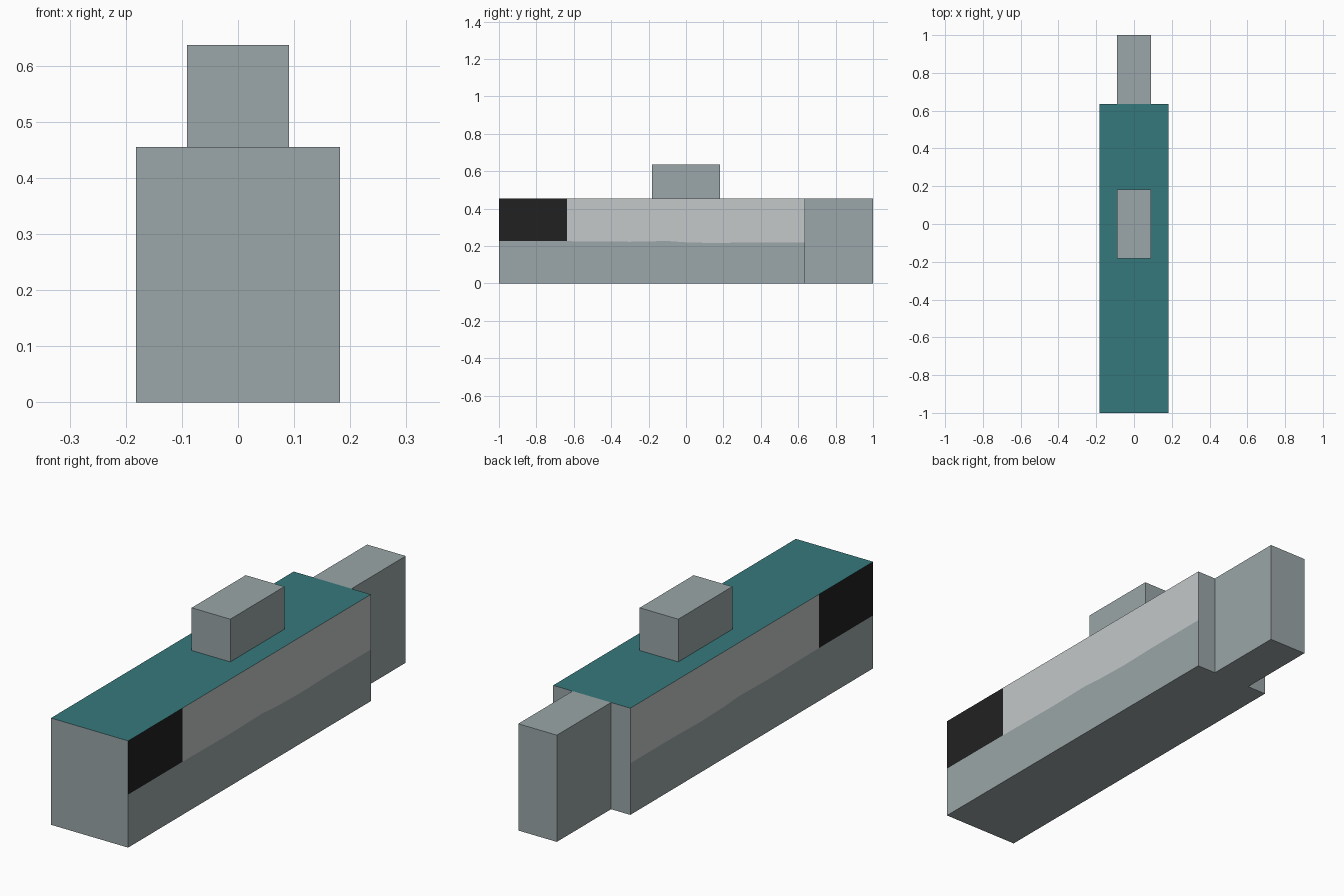
import bpy
import bmesh
from mathutils import Matrix, Vector

cube = bpy.data.objects.get("Cube")
if cube:
    bpy.data.objects.remove(cube, do_unlink=True)


def make_material(name, rgb):
    """Flat colour given as sRGB bytes, stored as linear values."""
    linear = [((c / 255 + 0.055) / 1.055) ** 2.4 for c in rgb]
    mat = bpy.data.materials.new(name)
    mat.use_nodes = True
    mat.diffuse_color = (*linear, 1)
    bsdf = mat.node_tree.nodes["Principled BSDF"]
    bsdf.inputs["Base Color"].default_value = (*linear, 1)
    bsdf.inputs["Roughness"].default_value = 0.8
    return mat


gray = make_material("steel gray", (155, 166, 168))
teal = make_material("teal", (53, 121, 125))
black = make_material("black", (33, 33, 33))
silver = make_material("light silver", (196, 200, 200))


def box_mesh(low, high):
    bm = bmesh.new()
    low, high = Vector(low), Vector(high)
    matrix = Matrix.Translation((low + high) / 2) @ Matrix.Diagonal((*(high - low), 1))
    bmesh.ops.create_cube(bm, size=1, matrix=matrix)
    return bm


def finish(bm, name, materials):
    mesh = bpy.data.meshes.new(name)
    bm.normal_update()
    bm.to_mesh(mesh)
    bm.free()
    for mat in materials:
        mesh.materials.append(mat)
    obj = bpy.data.objects.new(name, mesh)
    bpy.context.collection.objects.link(obj)
    return obj


HALF, TOP, BAND = 0.182, 0.455, 0.226
GRIP_END, BODY_END = -0.635, 0.635

# Main body, with cuts along the colour borders
body = box_mesh((-HALF, -1, 0), (HALF, BODY_END, TOP))


def cut(point, normal):
    bmesh.ops.bisect_plane(body, geom=body.verts[:] + body.edges[:] + body.faces[:],
                           plane_co=point, plane_no=normal)


wave = {-0.3: 0.223, -0.1: 0.227, 0.0: 0.22, 0.15: 0.216, 0.35: 0.22, BODY_END: 0.22}
cut((0, 0, BAND), (0, 0, 1))
for y in (GRIP_END, *list(wave)[:-1]):
    cut((0, y, 0), (0, 1, 0))

# Slightly uneven lower edge of the side panels
for v in body.verts:
    if abs(v.co.z - BAND) < 0.001:
        for y, z in wave.items():
            if abs(v.co.y - y) < 0.001:
                v.co.z = z

# Teal roof, black front patches, silver side panels
body.normal_update()
for f in body.faces:
    center = f.calc_center_median()
    if f.normal.z > 0.9:
        f.material_index = 1
    elif abs(f.normal.x) > 0.9 and center.z > BAND + 0.02:
        f.material_index = 2 if center.y < GRIP_END else 3
finish(body, "main_body", [gray, teal, black, silver])

# Narrow rear block and the block on the roof
finish(box_mesh((-HALF / 2, BODY_END, 0), (HALF / 2, 1, TOP)), "rear_block", [gray])
finish(box_mesh((-HALF / 2, -HALF, TOP), (HALF / 2, HALF, 0.637)), "roof_block", [gray])
